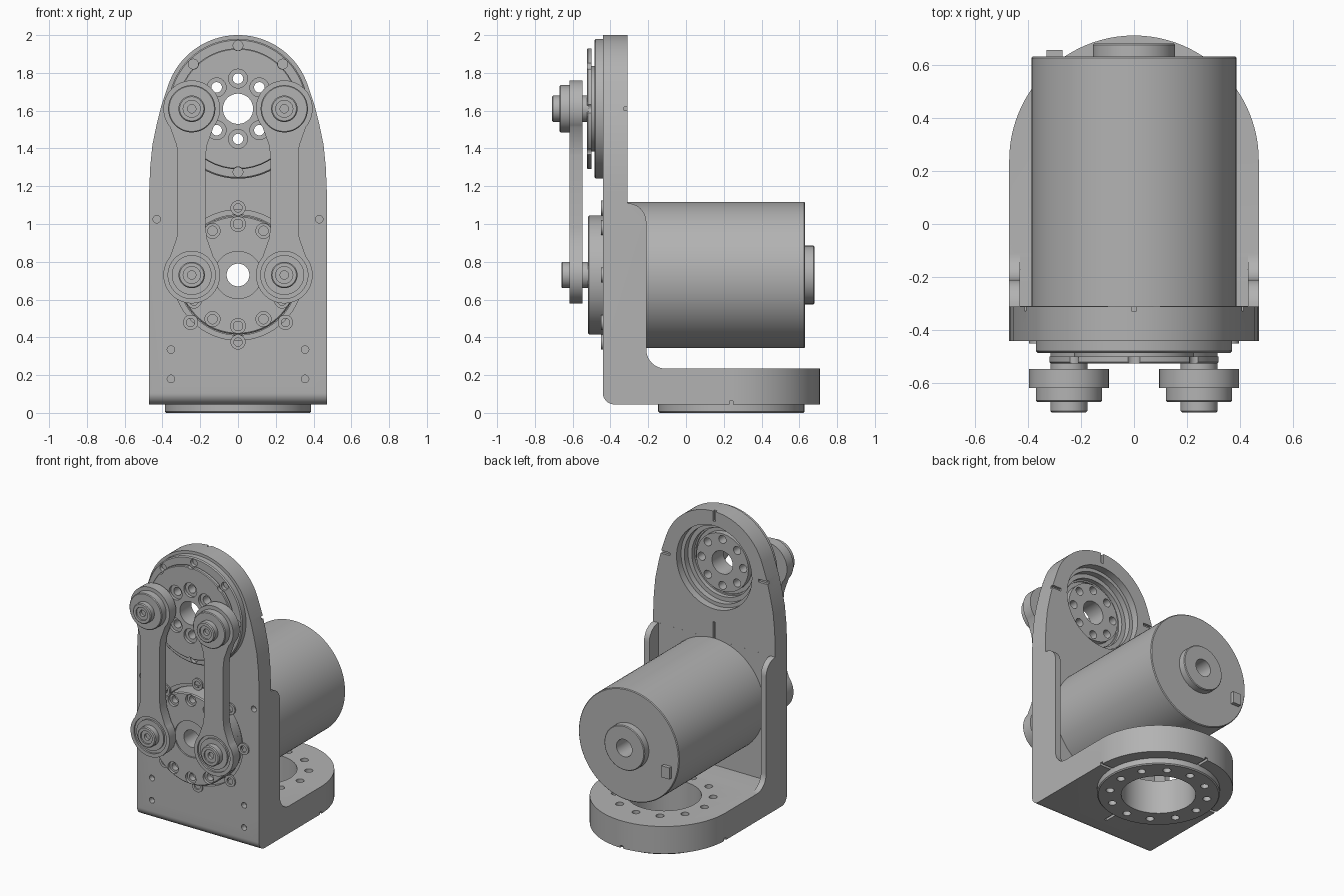
import bpy, bmesh
from math import sin, cos, radians
from mathutils import Vector, Matrix

if "Cube" in bpy.data.objects:
    bpy.data.objects.remove(bpy.data.objects["Cube"], do_unlink=True)

grey = bpy.data.materials.new("plain_grey")
grey.use_nodes = True
COLOR = (0.45, 0.45, 0.45, 1)
grey.diffuse_color = COLOR
grey.node_tree.nodes["Principled BSDF"].inputs["Base Color"].default_value = COLOR

UPPER, LOWER, BASE_Y, LINK_X = 1.61, 0.73, 0.24, 0.245


def place(axis, u, v, h):
    """Point (u, v) of a plane seen along an axis, at depth h."""
    return Vector({"X": (h, u, v), "Y": (u, h, v), "Z": (u, v, h)}[axis])


def finish(name, bm):
    bmesh.ops.recalc_face_normals(bm, faces=bm.faces)
    mesh = bpy.data.meshes.new(name)
    bm.to_mesh(mesh)
    bm.free()
    mesh.materials.append(grey)
    ob = bpy.data.objects.new(name, mesh)
    bpy.context.collection.objects.link(ob)
    return ob


def prism(name, pts, axis, lo, hi):
    bm = bmesh.new()
    face = bm.faces.new([bm.verts.new(place(axis, u, v, lo)) for u, v in pts])
    ext = bmesh.ops.extrude_face_region(bm, geom=[face])["geom"]
    move = place(axis, 0, 0, hi - lo)
    bmesh.ops.translate(bm, vec=move, verts=[g for g in ext if isinstance(g, bmesh.types.BMVert)])
    return finish(name, bm)


def lathe(name, profile, centers, axis="Y", seg=64):
    """Revolve (radius, height) points around an axis at each centre."""
    bm = bmesh.new()
    for c in centers:
        mid = place(axis, c[0], c[1], 0)
        vs = [bm.verts.new(mid + place(axis, r, 0, h)) for r, h in profile]
        es = [bm.edges.new(p) for p in zip(vs, vs[1:])]
        if profile[0][0] > 0:
            es.append(bm.edges.new((vs[-1], vs[0])))
        bmesh.ops.spin(bm, geom=vs + es, cent=mid, axis=place(axis, 0, 0, 1),
                       angle=radians(360), steps=seg, use_merge=False)
    bmesh.ops.remove_doubles(bm, verts=bm.verts, dist=1e-5)
    return finish(name, bm)


def drill(name, r, lo, hi, centers, axis="Y", seg=20):
    return lathe(name, [(0, lo), (r, lo), (r, hi), (0, hi)], centers, axis, seg)


def box(name, lo, hi):
    (x, y, z), (X, Y, Z) = lo, hi
    return prism(name, [(x, y), (X, y), (X, Y), (x, Y)], "Z", z, Z)


def cut(ob, tool, op="DIFFERENCE"):
    mod = ob.modifiers.new("cut", "BOOLEAN")
    mod.operation, mod.solver, mod.object = op, "EXACT", tool
    graph = bpy.context.evaluated_depsgraph_get()
    mesh = bpy.data.meshes.new_from_object(ob.evaluated_get(graph))
    ob.modifiers.clear()
    ob.data = mesh
    bpy.data.objects.remove(tool, do_unlink=True)


def arc(cx, cy, r, a0, a1, n=10):
    angles = [radians(a0 + (a1 - a0) * i / n) for i in range(n + 1)]
    return [(cx + r * cos(a), cy + r * sin(a)) for a in angles]


def circle(cx, cy, r, n):
    return arc(cx, cy, r, 90, 450, n)[:-1]


def mirror(half):
    return half + [(-x, y) for x, y in reversed(half) if x > 1e-6]


# Bracket: L-shaped side profile trimmed by the front and top outlines
side = (arc(-0.38, 0.105, 0.06, 180, 270) + [(0.75, 0.045), (0.75, 0.235)]
        + arc(-0.11, 0.335, 0.1, 270, 180) + arc(-0.31, 1.01, 0.1, 0, 90)
        + [(-0.31, 2.1), (-0.44, 2.1)])
bracket = prism("bracket", side, "X", -0.6, 0.6)
front = mirror([(0.47, -0.1), (0.47, 1.18), (0.465, 1.3), (0.453, 1.42), (0.43, 1.53),
                (0.405, 1.63)] + arc(0, UPPER, 0.39, 20, 90, 24))
cut(bracket, prism("front_outline", front, "Y", -0.8, 0.9), "INTERSECT")
top = mirror([(0.47, -0.6)] + arc(0, BASE_Y, 0.47, 0, 90, 24))
cut(bracket, prism("top_outline", top, "Z", -0.2, 2.2), "INTERSECT")
cut(bracket, box("inner_pocket", (-0.43, -0.3098, 0.2352), (0.43, 0.9, 1.2)))

# Bracket bores, bolt holes and alignment slots
cut(bracket, drill("bearing_bore", 0.29, -0.6, -0.2, [(0, UPPER)], seg=64))
motor_bore = [(0, -0.6), (0.345, -0.6), (0.345, -0.41), (0.318, -0.41), (0.318, -0.2), (0, -0.2)]
cut(bracket, lathe("motor_bore", motor_bore, [(0, LOWER)]))
plate_holes = [(s * x, z) for s in (-1, 1) for x, z in ((0.43, 1.025), (0.355, 0.335), (0.355, 0.18))]
cut(bracket, drill("plate_holes", 0.02, -0.5, -0.4, plate_holes))
cut(bracket, drill("base_bore", 0.235, -0.1, 0.4, [(0, BASE_Y)], "Z", 64))
base_bolts = circle(0, BASE_Y, 0.31, 12)
cut(bracket, drill("base_holes", 0.026, -0.1, 0.4, base_bolts, "Z"))
for lo, hi in (((-0.01, 1.93), (0.01, 2.1)), ((-0.01, 1.1), (0.01, 1.23)),
               ((-0.6, 1.6), (-0.34, 1.62)), ((0.34, 1.6), (0.6, 1.62))):
    cut(bracket, box("back_slot", (lo[0], -0.328, lo[1]), (hi[0], -0.25, hi[1])))
for lo, hi in (((-0.6, 0.23), (-0.38, 0.25)), ((0.38, 0.23), (0.6, 0.25)),
               ((-0.01, 0.6), (0.01, 0.8)), ((-0.01, -0.28), (0.01, -0.14))):
    cut(bracket, box("base_slot", (*lo, 0), (*hi, 0.062)))

# Mounting ring under the base
ring = lathe("mounting_ring", [(0.235, 0), (0.38, 0), (0.387, 0.007), (0.387, 0.05), (0.235, 0.05)],
             [(0, BASE_Y)], "Z")
cut(ring, drill("ring_holes", 0.026, -0.1, 0.4, base_bolts, "Z"))

# Motor body with hollow shaft and rear boss
lathe("motor", [(0.06, -0.44), (0.315, -0.44), (0.315, -0.312), (0.387, -0.312), (0.387, 0.625),
                (0.382, 0.63), (0.155, 0.63), (0.155, 0.675), (0.15, 0.68), (0.06, 0.68)],
      [(0, LOWER)], seg=96)
box("motor_connector", (-0.33, 0.625, 0.59), (-0.27, 0.655, 0.67))

# Motor output flange with counterbored bolt circle
flange = lathe("output_flange", [(0.06, -0.51), (0.125, -0.51), (0.125, -0.52), (0.308, -0.52),
                                 (0.315, -0.513), (0.315, -0.43), (0.06, -0.43)], [(0, LOWER)])
flange_bolt = [(0, -0.6), (0.04, -0.6), (0.04, -0.5), (0.025, -0.5), (0.025, -0.46), (0, -0.46)]
cut(flange, lathe("flange_holes", flange_bolt, circle(0, LOWER, 0.27, 12), seg=20))
lathe("motor_washers", [(0.022, -0.45), (0.04, -0.45), (0.04, -0.435), (0.022, -0.435)],
      circle(0, LOWER, 0.355, 8), seg=24)

# Upper bearing housing and rotating hub
rim_bolts = circle(0, UPPER, 0.335, 8)
housing = lathe("bearing_housing", [(0.225, -0.485), (0.363, -0.485), (0.37, -0.478), (0.37, -0.438),
                                    (0.292, -0.438), (0.292, -0.36), (0.265, -0.36), (0.265, -0.4),
                                    (0.235, -0.4), (0.235, -0.43), (0.225, -0.43)], [(0, UPPER)], seg=96)
cut(housing, drill("housing_holes", 0.026, -0.6, -0.46, rim_bolts))
hub = lathe("bearing_hub", [(0.08, -0.525), (0.315, -0.525), (0.32, -0.52), (0.32, -0.5), (0.226, -0.5),
                            (0.226, -0.44), (0.2, -0.44), (0.2, -0.4), (0.08, -0.4)], [(0, UPPER)], seg=96)
cut(hub, drill("rim_notches", 0.028, -0.6, -0.46, rim_bolts))
hub_bolt = [(0, -0.6), (0.05, -0.6), (0.05, -0.505), (0.028, -0.505), (0.028, -0.3), (0, -0.3)]
cut(hub, lathe("hub_holes", hub_bolt, circle(0, UPPER, 0.16, 8), seg=24))


# Pins with socket heads; the upper ones carry a collar
def head(y):
    return [(0, y + 0.03), (0.022, y + 0.03), (0.022, y + 0.01), (0.045, y + 0.01),
            (0.045, y), (0.064, y), (0.07, y + 0.006)]


collar = [(0.07, -0.67), (0.12, -0.67), (0.125, -0.665), (0.125, -0.61), (0.07, -0.61)]
stem = [(0.07, -0.515), (0, -0.515)]

# Links: two rounded ends joined by a narrow bar
middle = (UPPER + LOWER) / 2
end = arc(0, UPPER, 0.15, 90, -40, 28) + [(0.096, 1.46), (0.08, 1.415), (0.074, 1.36)]
half = end + [(x, 2 * middle - z) for x, z in reversed(end)]
for side_name, s in (("left", 1), ("right", -1)):
    x = s * LINK_X
    outline = [(x + u, v) for u, v in mirror(half)]
    link = prism(side_name + "_link", outline, "Y", -0.618, -0.547)
    groove = [(0.105, -0.7), (0.125, -0.7), (0.125, -0.606), (0.105, -0.606)]
    cut(link, lathe("link_groove", groove, [(x, LOWER)]))
    lathe(side_name + "_upper_pin", head(-0.71) + collar + stem, [(x, UPPER)])
    lathe(side_name + "_lower_pin", head(-0.66) + stem, [(x, LOWER)])

# Smooth rounded surfaces, keep machined edges sharp
for ob in bpy.context.collection.objects:
    if ob.type == "MESH" and grey.name in ob.data.materials:
        ob.data.polygons.foreach_set("use_smooth", [True] * len(ob.data.polygons))
        ob.data.set_sharp_from_angle(angle=radians(30))
        ob.data.update()
